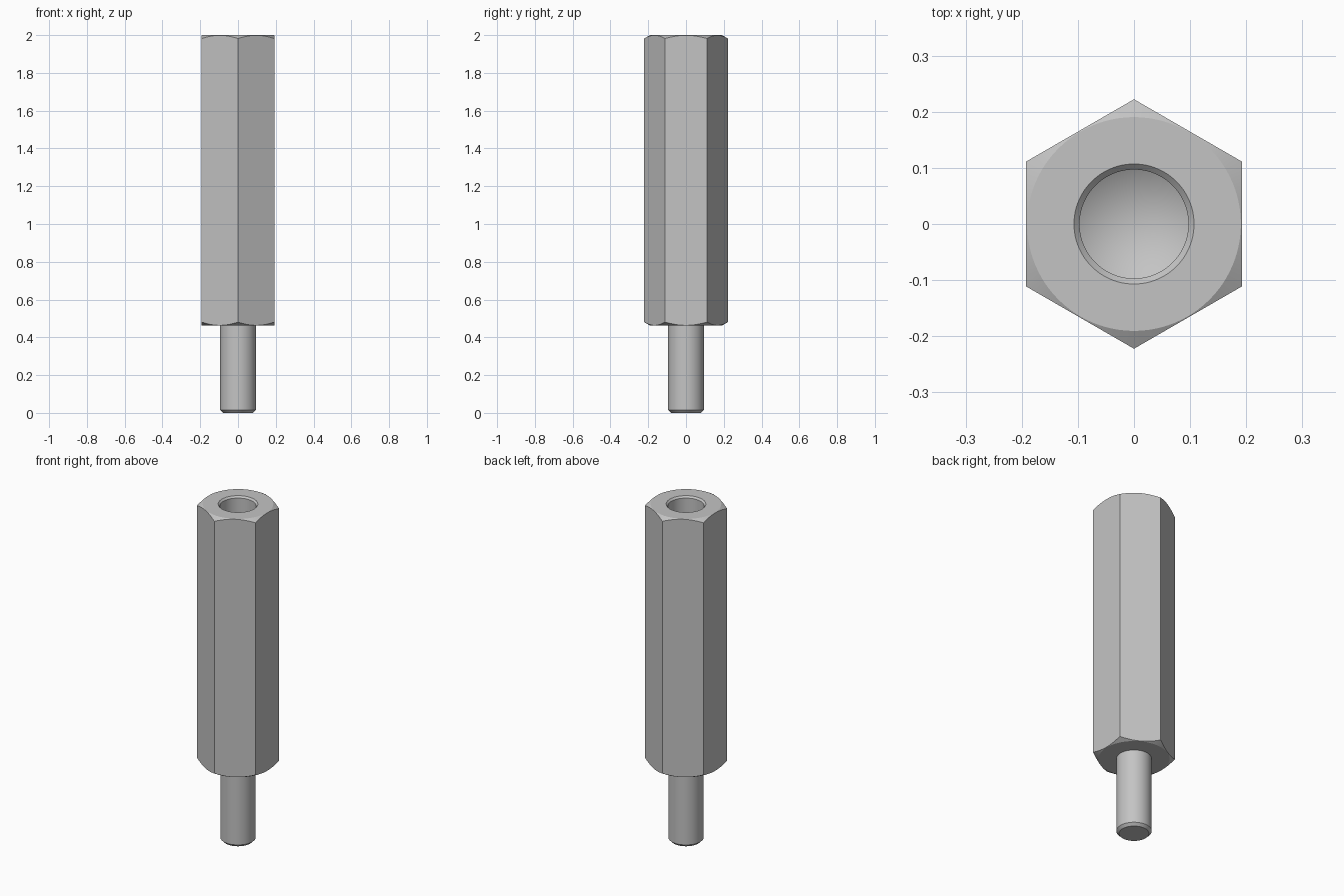
import bpy
import bmesh
from math import radians, tan, pi

cube = bpy.data.objects.get("Cube")
if cube:
    bpy.data.objects.remove(cube, do_unlink=True)

SHOULDER, TOP = 0.4625, 2.0      # ends of the hexagonal body
FLAT, STUD, BORE = 0.1925, 0.095, 0.097
CORNER = FLAT / tan(pi / 3) * 2  # centre to hexagon corner

steel = bpy.data.materials.new("steel grey")
colour = (0.55, 0.55, 0.55, 1)
steel.diffuse_color = colour
steel.use_nodes = True
steel.node_tree.nodes["Principled BSDF"].inputs["Base Color"].default_value = colour


def lathe(name, profile, sides=96):
    """Closed solid of revolution from (radius, z) points, bottom to top."""
    bm = bmesh.new()
    verts = [bm.verts.new((r, 0, z)) for r, z in profile]
    edges = [bm.edges.new(pair) for pair in zip(verts, verts[1:])]
    bmesh.ops.spin(bm, geom=verts + edges, cent=(0, 0, 0), axis=(0, 0, 1),
                   angle=2 * pi, steps=sides, use_merge=True)
    bmesh.ops.remove_doubles(bm, verts=bm.verts, dist=1e-5)
    bmesh.ops.holes_fill(bm, edges=[e for e in bm.edges if e.is_boundary], sides=0)
    bmesh.ops.recalc_face_normals(bm, faces=bm.faces)
    mesh = bpy.data.meshes.new(name)
    bm.to_mesh(mesh)
    bm.free()
    obj = bpy.data.objects.new(name, mesh)
    bpy.context.collection.objects.link(obj)
    mesh.materials.append(steel)
    return obj


def cut(target, tool, operation):
    """Apply a boolean and discard the helper solid."""
    mod = target.modifiers.new(operation, "BOOLEAN")
    mod.object, mod.operation, mod.solver = tool, operation, "EXACT"
    bpy.context.view_layer.objects.active = target
    bpy.ops.object.modifier_apply(modifier=mod.name)
    bpy.data.objects.remove(tool, do_unlink=True)


def shade(obj):
    bpy.ops.object.select_all(action="DESELECT")
    obj.select_set(True)
    bpy.context.view_layer.objects.active = obj
    bpy.ops.object.shade_smooth_by_angle(angle=radians(25))


# Hexagonal body with corners towards front and back
bpy.ops.mesh.primitive_cylinder_add(vertices=6, radius=CORNER, depth=2,
                                    location=(0, 0, (SHOULDER + TOP) / 2))
body = bpy.context.object
body.name = "hex_body"
body.data.materials.append(steel)

# Conical chamfers on the corners at both ends
rim, wide = FLAT - 0.002, CORNER + 0.03
drop = (wide - rim) * tan(radians(30))
cut(body, lathe("chamfer_cutter", [(rim, SHOULDER), (wide, SHOULDER + drop),
                                   (wide, TOP - drop), (rim, TOP)]), "INTERSECT")

# Blind hole with a drill-point floor and a countersunk mouth
floor = TOP - 0.62
lip = 0.01
cut(body, lathe("hole_cutter", [(0, floor - BORE * tan(radians(31))), (BORE, floor),
                                (BORE, TOP - lip), (BORE + lip, TOP),
                                (BORE + lip, TOP + 0.1)]), "DIFFERENCE")
shade(body)

# Stud with a chamfered tip, set into the body
stud = lathe("stud", [(STUD - 0.015, 0), (STUD, 0.015), (STUD, SHOULDER + 0.01)], 64)
shade(stud)
